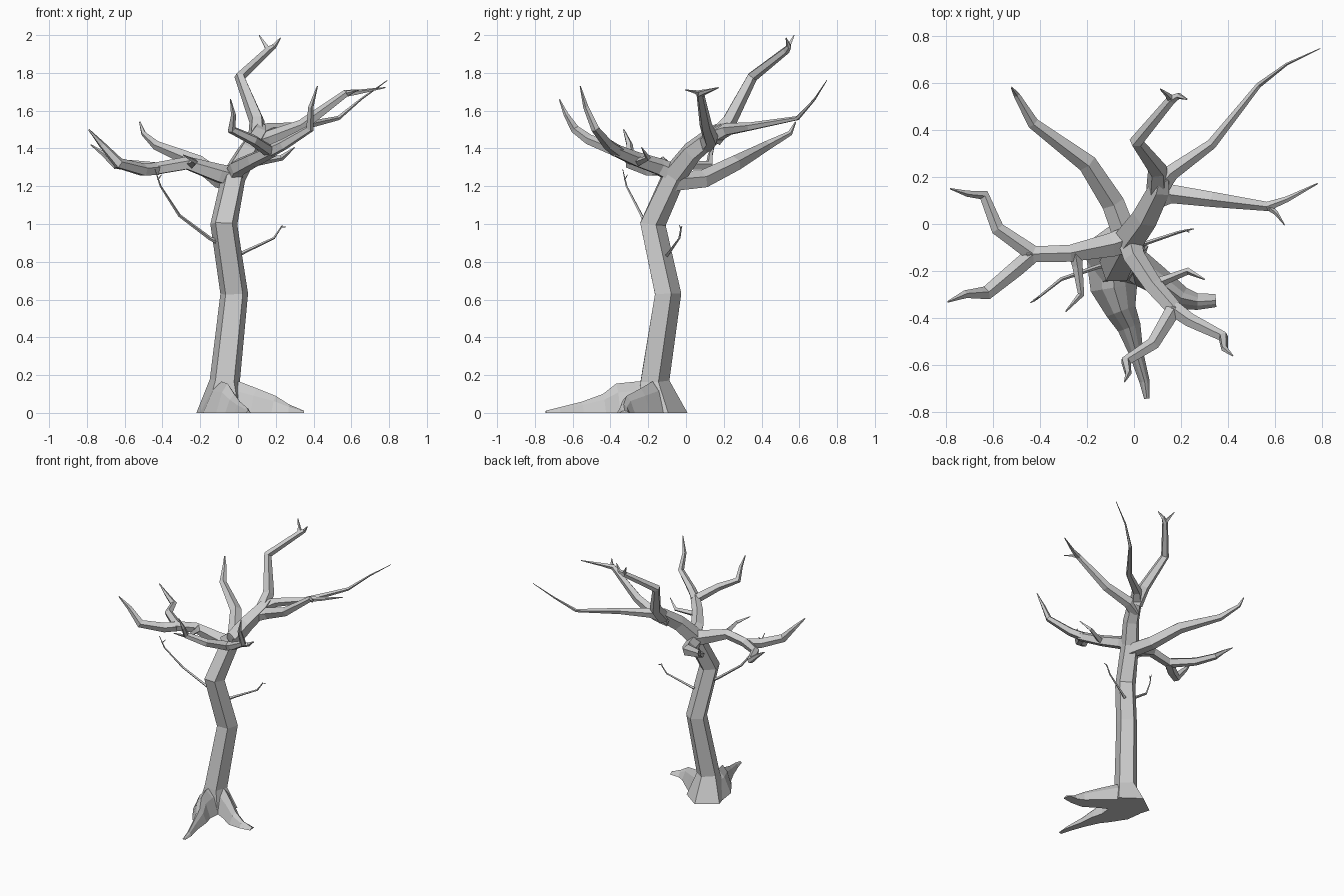
import bpy, math
from mathutils import Vector


def make(name, rings):
    """Skin a list of equal-length vertex rings into a closed flat-shaded mesh."""
    n = len(rings[0])
    verts = [v for r in rings for v in r]
    faces = [tuple(reversed(range(n))), tuple(range(len(verts) - n, len(verts)))]
    for i in range(len(rings) - 1):
        for j in range(n):
            k = (j + 1) % n
            faces.append((i * n + j, i * n + k, (i + 1) * n + k, (i + 1) * n + j))
    me = bpy.data.meshes.new(name)
    me.from_pydata(verts, [], faces)
    ob = bpy.data.objects.new(name, me)
    bpy.context.collection.objects.link(ob)
    return ob


def limb(name, pts, sides=5, ref=(0, 0, 1), grounded=False):
    """Tapered limb through (x, y, z, radius) points, one ring vertex towards ref."""
    ps = [Vector(p[:3]) for p in pts]
    ref = Vector(ref)
    rings = []
    for i, p in enumerate(ps):
        a = (p - ps[i - 1]).normalized() if i else Vector()
        b = (ps[i + 1] - p).normalized() if i < len(ps) - 1 else Vector()
        t = (a + b).normalized()
        if grounded and i == 0:
            t = Vector((0, 0, 1))
        u = (ref - t * ref.dot(t)).normalized()
        v = t.cross(u)
        ref = u
        rings.append([p + pts[i][3] * (u * math.cos(2 * math.pi * j / sides)
                                       + v * math.sin(2 * math.pi * j / sides))
                      for j in range(sides)])
    return make(name, rings)


def root(name, pts):
    """Ridged root lying on the ground, (x, y, half width, height) points."""
    ps = [Vector((p[0], p[1], 0)) for p in pts]
    rings = []
    for i, p in enumerate(ps):
        t = (ps[min(i + 1, len(ps) - 1)] - ps[max(i - 1, 0)]).normalized()
        s = Vector((-t.y, t.x, 0))
        w, h = pts[i][2:]
        rings.append([p + s * w * a + Vector((0, 0, h * b))
                      for a, b in ((-1, 0), (-.5, .7), (0, 1), (.5, .7), (1, 0))])
    return make(name, rings)


# Trunk with flared foot, leaning back at the top
limb("trunk", [(-.08, -.14, 0, .148), (-.07, -.172, .17, .084), (-.02, -.102, .63, .077),
               (-.075, -.182, 1.0, .075), (-.02, -.065, 1.26, .067),
               (.05, .03, 1.38, .059), (.11, .15, 1.475, .05), (.12, .20, 1.51, .035)],
     ref=(0, 1, 0), grounded=True)

# Roots
root("front_root", [(-.09, -.16, .11, .17), (-.085, -.27, .10, .165), (-.055, -.37, .065, .155),
                    (-.02, -.44, .05, .10), (.01, -.55, .03, .06), (.045, -.67, .022, .03),
                    (.055, -.742, .012, .012)])
root("right_root", [(-.06, -.15, .09, .17), (.01, -.18, .075, .165), (.10, -.24, .06, .13),
                    (.20, -.315, .05, .09), (.27, -.33, .035, .045), (.348, -.325, .028, .012)])

# Top limb with forked tip
limb("top_limb", [(.10, .14, 1.45, .05), (.10, .23, 1.55, .042), (.01, .35, 1.78, .030),
                  (.16, .53, 1.92, .021), (.19, .545, 1.94, .014), (.225, .53, 1.985, .003)],
     ref=(0, 1, 0))
limb("top_limb_tip", [(.16, .53, 1.92, .018), (.14, .55, 1.955, .010), (.112, .573, 2.0, .003)], 4)

# Long right back limb
limb("back_right_limb", [(.10, .15, 1.47, .048), (.16, .22, 1.50, .035), (.33, .34, 1.515, .023),
                         (.53, .59, 1.56, .012), (.65, .68, 1.66, .006), (.79, .745, 1.76, .002)])

# Right limb
limb("right_limb", [(.07, .10, 1.42, .048), (.16, .13, 1.45, .043), (.34, .105, 1.52, .034),
                    (.57, .075, 1.69, .021), (.65, .105, 1.70, .013), (.78, .172, 1.722, .003)])
limb("right_limb_tip", [(.57, .075, 1.69, .016), (.605, .045, 1.70, .009), (.64, -.005, 1.71, .002)], 4)

# Left back limb
limb("back_left_limb", [(-.03, -.07, 1.22, .055), (-.09, .09, 1.235, .051), (-.20, .26, 1.32, .043),
                        (-.43, .43, 1.415, .026), (-.50, .55, 1.48, .014), (-.52, .58, 1.54, .004)])

# Left limb, forking in two
limb("left_limb", [(-.01, -.06, 1.24, .06), (-.10, -.09, 1.265, .053), (-.27, -.125, 1.32, .038),
                   (-.45, -.13, 1.288, .035)])
limb("left_limb_back_fork", [(-.43, -.125, 1.29, .036), (-.58, -.02, 1.31, .03), (-.64, .125, 1.31, .024),
                             (-.71, .13, 1.37, .014), (-.78, .15, 1.42, .003)])
limb("left_limb_front_fork", [(-.43, -.13, 1.29, .036), (-.50, -.19, 1.285, .036), (-.63, -.295, 1.32, .031),
                              (-.72, -.30, 1.42, .018), (-.79, -.33, 1.50, .004)])
limb("left_limb_spur", [(-.25, -.12, 1.32, .03), (-.24, -.18, 1.32, .022), (-.225, -.30, 1.33, .014),
                        (-.29, -.372, 1.365, .003)], 4)

# Front limb, forking in two
limb("front_limb", [(-.02, -.06, 1.26, .055), (.0, -.14, 1.30, .048), (.08, -.26, 1.34, .041),
                    (.185, -.378, 1.39, .035)])
limb("front_limb_right_fork", [(.17, -.36, 1.385, .035), (.24, -.41, 1.42, .031), (.38, -.48, 1.505, .023),
                               (.385, -.53, 1.62, .015), (.42, -.56, 1.73, .003)])
limb("front_limb_left_fork", [(.17, -.36, 1.385, .035), (.08, -.51, 1.445, .029), (-.035, -.585, 1.50, .024),
                              (-.025, -.635, 1.58, .014), (-.04, -.67, 1.66, .003)])
limb("front_limb_spur", [(.08, -.26, 1.33, .028), (.14, -.235, 1.335, .019), (.23, -.20, 1.35, .015),
                         (.30, -.235, 1.405, .003)], 4)

# Thin twigs on the trunk
limb("left_twig", [(-.10, -.17, .90, .013), (-.15, -.18, .925, .010), (-.31, -.235, 1.045, .008),
                   (-.41, -.315, 1.20, .005), (-.44, -.335, 1.29, .002)], 4)
limb("left_twig_tip", [(-.425, -.325, 1.235, .005), (-.405, -.31, 1.26, .002)], 4)
limb("right_twig", [(0, -.10, .835, .011), (.04, -.085, .855, .009), (.19, -.035, .925, .006),
                    (.23, -.025, .985, .004), (.255, -.02, .985, .002)], 4)
limb("right_twig_tip", [(.22, -.027, .97, .004), (.235, -.035, .995, .002)], 4)
